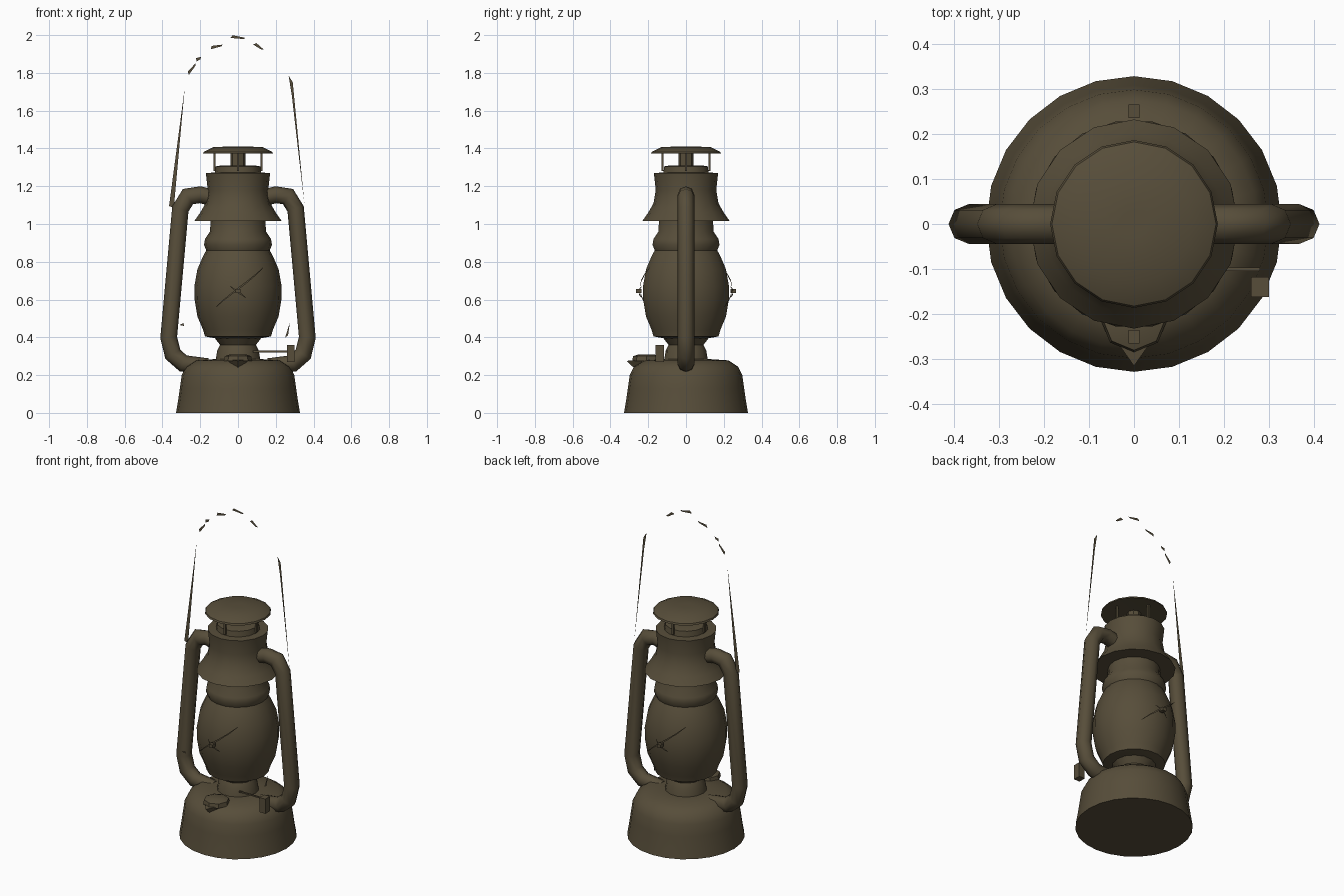
import bpy, bmesh, math
from mathutils import Vector

old = bpy.data.objects.get("Cube")
if old:
    bpy.data.objects.remove(old, do_unlink=True)

mat = bpy.data.materials.new("dark olive metal")
colour = (0.095, 0.075, 0.042, 1)
mat.use_nodes = True
mat.diffuse_color = colour
bsdf = mat.node_tree.nodes["Principled BSDF"]
bsdf.inputs["Base Color"].default_value = colour
bsdf.inputs["Roughness"].default_value = 0.9


def finish(name, bm, smooth=True, angle=40, recalc=True):
    if recalc:
        bmesh.ops.recalc_face_normals(bm, faces=bm.faces)
    mesh = bpy.data.meshes.new(name)
    bm.to_mesh(mesh)
    bm.free()
    mesh.materials.append(mat)
    obj = bpy.data.objects.new(name, mesh)
    bpy.context.collection.objects.link(obj)
    if smooth:
        bpy.ops.object.select_all(action="DESELECT")
        obj.select_set(True)
        bpy.context.view_layer.objects.active = obj
        bpy.ops.object.shade_smooth_by_angle(angle=math.radians(angle))
    return obj


def skin_rings(bm, rings, caps=True):
    for a, b in zip(rings, rings[1:]):
        for i in range(len(a)):
            j = (i + 1) % len(a)
            bm.faces.new((a[i], a[j], b[j], b[i]))
    if caps:
        bm.faces.new(rings[0][::-1])
        bm.faces.new(rings[-1])


def lathe(name, profile, sides, centre=(0, 0)):
    bm = bmesh.new()
    rings = []
    for r, z in profile:
        turns = [2 * math.pi * i / sides for i in range(sides)]
        rings.append([bm.verts.new((centre[0] + r * math.cos(t),
                                    centre[1] + r * math.sin(t), z)) for t in turns])
    skin_rings(bm, rings)
    return finish(name, bm)


def tube(name, path, radius, sides=8):
    # Mitred tube lying in the xz plane
    bm = bmesh.new()
    pts = [Vector((x, 0, z)) for x, z in path]
    rings = []
    for i, p in enumerate(pts):
        before = (p - pts[i - 1]).normalized() if i else (pts[1] - p).normalized()
        after = (pts[i + 1] - p).normalized() if i < len(pts) - 1 else before
        along = (before + after).normalized()
        across = along.cross(Vector((0, 1, 0))) / max(along.dot(before), 0.7)
        turns = [2 * math.pi * k / sides for k in range(sides)]
        rings.append([bm.verts.new(p + radius * (across * math.cos(t)
                      + Vector((0, math.sin(t), 0)))) for t in turns])
    skin_rings(bm, rings)
    return finish(name, bm, angle=50)


def box(name, centre, size):
    bm = bmesh.new()
    bmesh.ops.create_cube(bm, size=1)
    for v in bm.verts:
        v.co = Vector(centre) + v.co * Vector(size)
    return finish(name, bm, smooth=False)


# Fuel tank, burner and globe
lathe("fuel_tank", [(0.328, 0), (0.318, 0.06), (0.308, 0.13), (0.298, 0.2),
                    (0.275, 0.245), (0.225, 0.278), (0.12, 0.285)], 24)
lathe("burner", [(0.12, 0.27), (0.11, 0.33), (0.095, 0.36), (0.13, 0.405)], 14)
lathe("globe", [(0.12, 0.395), (0.175, 0.405), (0.185, 0.44), (0.215, 0.51),
                (0.23, 0.6), (0.231, 0.67), (0.215, 0.76), (0.185, 0.83),
                (0.168, 0.86), (0.18, 0.89), (0.175, 0.92), (0.148, 0.96),
                (0.145, 1.03)], 18)

# Hood, chimney and cap
lathe("hood", [(0.14, 1.015), (0.232, 1.015), (0.2, 1.06), (0.172, 1.11),
               (0.16, 1.18), (0.17, 1.27), (0.13, 1.272)], 16)
lathe("chimney_collar", [(0.125, 1.26), (0.118, 1.305), (0.09, 1.31)], 14)
lathe("chimney_core", [(0.04, 1.29), (0.04, 1.38)], 8)
lathe("chimney_cap", [(0.13, 1.375), (0.186, 1.372), (0.182, 1.382),
                      (0.13, 1.408), (0.03, 1.41)], 16)
for k in range(4):
    a = math.pi / 2 * k
    box("cap_post", (0.125 * math.cos(a), 0.125 * math.sin(a), 1.33),
        (0.012, 0.012, 0.1))

# Side air tubes
for side, label in ((1, "left"), (-1, "right")):
    path = [(0.14, 1.14), (0.2, 1.155), (0.265, 1.145), (0.305, 1.08),
            (0.367, 0.4), (0.345, 0.31), (0.29, 0.262), (0.16, 0.245)]
    tube(label + "_air_tube", [(side * x, z) for x, z in path], 0.044)

# Filler cap with a spout lip, and wick lever
lathe("filler_neck", [(0.05, 0.25), (0.05, 0.29)], 8, (0, -0.21))
lathe("filler_cap", [(0.075, 0.275), (0.07, 0.3), (0.04, 0.31)], 8, (0, -0.21))
bm = bmesh.new()
top = [bm.verts.new(p) for p in ((-0.06, -0.23, 0.285), (0.06, -0.23, 0.285),
                                 (0, -0.315, 0.275))]
tip = bm.verts.new((0, -0.25, 0.215))
bm.faces.new(top)
for i in range(3):
    bm.faces.new((top[i], top[(i + 1) % 3], tip))
finish("filler_lip", bm, smooth=False)
box("wick_lever", (0.28, -0.14, 0.315), (0.04, 0.045, 0.09))
box("wick_rod", (0.18, -0.1, 0.325), (0.2, 0.008, 0.008))

# Broken wire guard, as tapered slivers around the globe
def guard(name, start, end, zs, ze, radius, width, steps=6):
    bm = bmesh.new()
    pairs = []
    for i in range(steps + 1):
        f = i / steps
        t = math.radians(start + (end - start) * f)
        r = radius + 0.012 * math.sin(math.pi * f)
        w = width * (0.25 + 0.75 * math.sin(math.pi * f))
        z = zs + (ze - zs) * f
        pairs.append([bm.verts.new((r * math.cos(t), r * math.sin(t), z + s * w))
                      for s in (-0.5, 0.5)])
    for a, b in zip(pairs, pairs[1:]):
        bm.faces.new((a[0], b[0], b[1], a[1]))
    finish(name, bm, smooth=False, recalc=False)


for turn, label in ((0, "front"), (180, "back")):
    guard(label + "_rising_wire", 240 + turn, 305 + turn, 0.56, 0.77, 0.233, 0.012)
    guard(label + "_falling_wire", 260 + turn, 280 + turn, 0.67, 0.61, 0.238, 0.012)
    box(label + "_wire_knot", (0, -0.25 if turn == 0 else 0.25, 0.645),
        (0.025, 0.03, 0.02))


# Flat slivers: loose wire ends and the broken carrying handle
def sliver(name, points, y=0):
    bm = bmesh.new()
    bm.faces.new([bm.verts.new((x, y, z)) for x, z in points])
    finish(name, bm, smooth=False, recalc=False)


sliver("loose_left_wire", [(0.25, 0.4), (0.265, 0.41), (0.275, 0.48)], -0.1)
sliver("loose_right_wire", [(-0.31, 0.465), (-0.285, 0.46), (-0.29, 0.475)], -0.1)
sliver("handle_right_arm", [(-0.365, 1.095), (-0.34, 1.085), (-0.282, 1.72)])
sliver("handle_left_arm", [(0.352, 1.1), (0.29, 1.75), (0.268, 1.785),
                           (0.285, 1.68)])
arch = [((-0.26, 1.79), (-0.225, 1.85)), ((-0.22, 1.86), (-0.195, 1.885)),
        ((-0.145, 1.925), (-0.08, 1.95)), ((-0.04, 1.985), (0.04, 1.985)),
        ((0.08, 1.95), (0.135, 1.925))]
for a, b in arch:
    d = Vector((b[0] - a[0], b[1] - a[1])).normalized() * 0.012
    n = Vector((-d.y, d.x)) * 1.2
    a, b = Vector(a), Vector(b)
    sliver("handle_arch", [a, b - d + n * -0.4, b, a + d + n])
